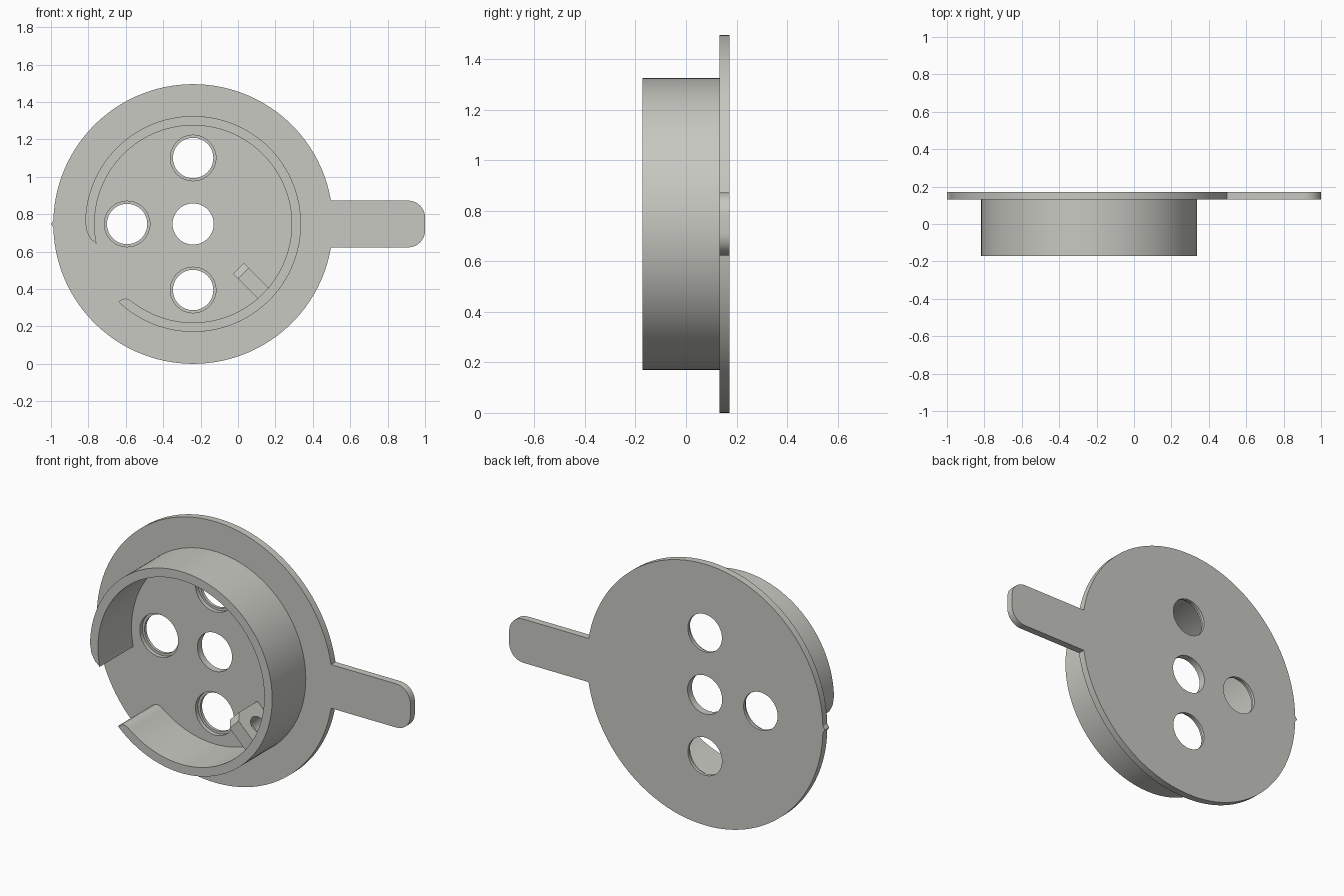
import bpy, bmesh, math
from mathutils import Matrix

if "Cube" in bpy.data.objects:
    bpy.data.objects.remove(bpy.data.objects["Cube"])

CX, CZ = -0.24, 0.7475          # disc centre
Y_FRONT, Y_PLATE, Y_BACK = -0.172, 0.132, 0.172

grey = bpy.data.materials.new("warm grey")
grey.diffuse_color = (0.58, 0.58, 0.54, 1)
grey.use_nodes = True
grey.node_tree.nodes["Principled BSDF"].inputs["Base Color"].default_value = grey.diffuse_color


def arc(r, a0, a1, n, cx=CX, cz=CZ):
    """Points (x, z) along an arc, angles in degrees."""
    pts = []
    for i in range(n + 1):
        a = math.radians(a0 + (a1 - a0) * i / n)
        pts.append((cx + r * math.cos(a), cz + r * math.sin(a)))
    return pts


def prism(name, outline, y0, y1):
    """Extrude an (x, z) outline from y0 to y1."""
    bm = bmesh.new()
    face = bm.faces.new([bm.verts.new((x, y0, z)) for x, z in outline])
    ext = bmesh.ops.extrude_face_region(bm, geom=[face])
    verts = [v for v in ext["geom"] if isinstance(v, bmesh.types.BMVert)]
    bmesh.ops.translate(bm, verts=verts, vec=(0, y1 - y0, 0))
    bmesh.ops.recalc_face_normals(bm, faces=bm.faces)
    mesh = bpy.data.meshes.new(name)
    bm.to_mesh(mesh)
    bm.free()
    mesh.materials.append(grey)
    obj = bpy.data.objects.new(name, mesh)
    bpy.context.collection.objects.link(obj)
    return obj


def activate(obj):
    bpy.ops.object.select_all(action='DESELECT')
    obj.select_set(True)
    bpy.context.view_layer.objects.active = obj


def cut(obj, cutter):
    mod = obj.modifiers.new("cut", 'BOOLEAN')
    mod.operation, mod.solver, mod.object = 'DIFFERENCE', 'EXACT', cutter
    activate(obj)
    bpy.ops.object.modifier_apply(modifier=mod.name)
    bpy.data.objects.remove(cutter)


# Flange plate: disc, rounded tab on the right, tiny pointer on the left
R, TAB, CORNER = 0.7475, 0.125, 0.09
a_tab = math.degrees(math.asin(TAB / R))
outline = arc(R, a_tab, 178.6, 80)
outline.append((-1.0, CZ))
outline += arc(R, 181.4, 360 - a_tab, 80)
outline += arc(CORNER, -90, 0, 10, 1 - CORNER, CZ - TAB + CORNER)
outline += arc(CORNER, 0, 90, 10, 1 - CORNER, CZ + TAB - CORNER)
plate = prism("flange_plate", outline, Y_PLATE, Y_BACK)

# Centre hole and three counterbored holes
cut(plate, prism("cutter", arc(0.11, 0, 352.5, 47), 0, 0.3))
for dx, dz in ((0, 0.353), (-0.353, 0), (0, -0.353)):
    for r, depth in ((0.108, 0.3), (0.122, 0.155)):
        hole = arc(r, 0, 352.5, 47, CX + dx, CZ + dz)
        cut(plate, prism("cutter", hole, 0, depth))

# Collar wall with an opening at the lower left and tapered ends
collar_outline = arc(0.577, 226, 539, 110)
collar_outline += [(-0.808, 0.705), (-0.787, 0.667)]
collar_outline += arc(0.527, 551.7, 236, 110)
collar_outline += [(-0.567, 0.332), (-0.582, 0.344), (-0.60, 0.349), (-0.62, 0.345)]
collar = prism("collar_wall", collar_outline, Y_FRONT, Y_PLATE + 0.002)

# Small block against the wall: side profile with sloped end, then turned 45 degrees
length, half = 0.20, 0.04
top = Y_PLATE - 0.21
block = prism("catch_block", [(0, 0), (length, 0), (length, 1), (0.038, 1), (0, 0.8)],
              -half, half)
for v in block.data.vertices:
    u, w, h = v.co.x, v.co.y, v.co.z
    x = 0.0025 + (u + w) * math.sqrt(0.5)
    z = 0.51 + (w - u) * math.sqrt(0.5)
    v.co = (x, Y_PLATE + 0.002 + (top - Y_PLATE) * h, z)
bm = bmesh.new()
bm.from_mesh(block.data)
bmesh.ops.recalc_face_normals(bm, faces=bm.faces)
bm.to_mesh(block.data)
bm.free()

# Cross hole through the block
drill = prism("cutter", arc(0.05, 0, 345, 23, 0, 0), -0.2, 0.2)
drill.matrix_world = (Matrix.Translation((0.08, Y_PLATE - 0.10, 0.435))
                      @ Matrix.Rotation(math.radians(-45), 4, 'Y')
                      @ Matrix.Rotation(math.radians(90), 4, 'Z'))
bpy.context.view_layer.update()
cut(block, drill)

for obj in (plate, collar, block):
    activate(obj)
    bpy.ops.object.shade_smooth_by_angle(angle=math.radians(30))
